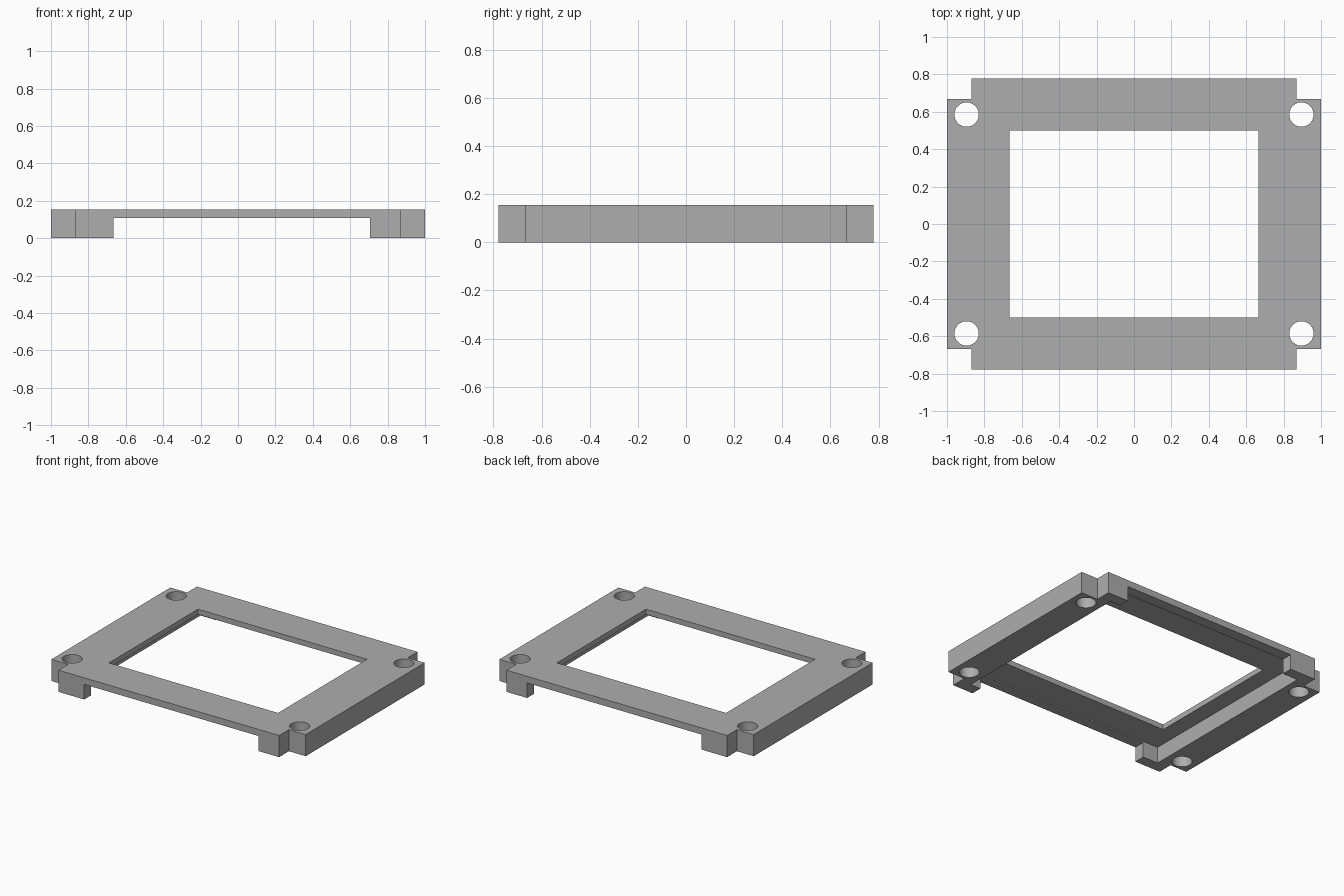
import bpy
import bmesh
import math

if "Cube" in bpy.data.objects:
    bpy.data.objects.remove(bpy.data.objects["Cube"], do_unlink=True)

HEIGHT = 0.154

grey = bpy.data.materials.new("plain grey")
grey.use_nodes = True
grey.diffuse_color = (0.42, 0.42, 0.42, 1)
grey.node_tree.nodes["Principled BSDF"].inputs["Base Color"].default_value = (0.42, 0.42, 0.42, 1)


def add_object(name, bm):
    mesh = bpy.data.meshes.new(name)
    bmesh.ops.recalc_face_normals(bm, faces=bm.faces)
    bm.to_mesh(mesh)
    bm.free()
    mesh.materials.append(grey)
    obj = bpy.data.objects.new(name, mesh)
    bpy.context.collection.objects.link(obj)
    return obj


def prism(name, outline, z0, z1):
    bm = bmesh.new()
    face = bm.faces.new([bm.verts.new((x, y, z0)) for x, y in outline])
    lifted = bmesh.ops.extrude_face_region(bm, geom=[face])["geom"]
    verts = [v for v in lifted if isinstance(v, bmesh.types.BMVert)]
    bmesh.ops.translate(bm, verts=verts, vec=(0, 0, z1 - z0))
    return add_object(name, bm)


def box(name, x0, x1, y, z0, z1):
    return prism(name, [(x0, -y), (x1, -y), (x1, y), (x0, y)], z0, z1)


def circle(x, y, r, sides=48):
    turns = [2 * math.pi * i / sides for i in range(sides)]
    return [(x + r * math.cos(a), y + r * math.sin(a)) for a in turns]


# Plate outline with a square notch in each corner
outline = []
for sx, sy in ((1, 1), (-1, 1), (-1, -1), (1, -1)):
    corner = [(sx, sy * 0.668), (sx * 0.868, sy * 0.668), (sx * 0.868, sy * 0.778)]
    outline += corner if sx == sy else corner[::-1]
frame = prism("mounting_frame", outline, 0, HEIGHT)

# Window, underside pocket, and the channel open at front and back
cutters = [
    box("window_cutter", -0.665, 0.665, 0.5, -0.1, 0.3),
    box("pocket_cutter", -0.785, 0.785, 0.7, -0.1, 0.116),
    box("channel_cutter", -0.665, 0.705, 0.9, -0.1, 0.107),
]
# Screw holes
for sx in (-1, 1):
    for sy in (-1, 1):
        cutters.append(prism("hole_cutter", circle(sx * 0.895, sy * 0.585, 0.065), -0.1, 0.3))

bpy.ops.object.select_all(action="DESELECT")
frame.select_set(True)
bpy.context.view_layer.objects.active = frame
for cutter in cutters:
    cutter.hide_render = True
    mod = frame.modifiers.new("cut", "BOOLEAN")
    mod.operation = "DIFFERENCE"
    mod.solver = "EXACT"
    mod.object = cutter
    bpy.ops.object.modifier_apply(modifier=mod.name)
    bpy.data.objects.remove(cutter, do_unlink=True)

bpy.ops.object.shade_smooth_by_angle(angle=math.radians(30))
